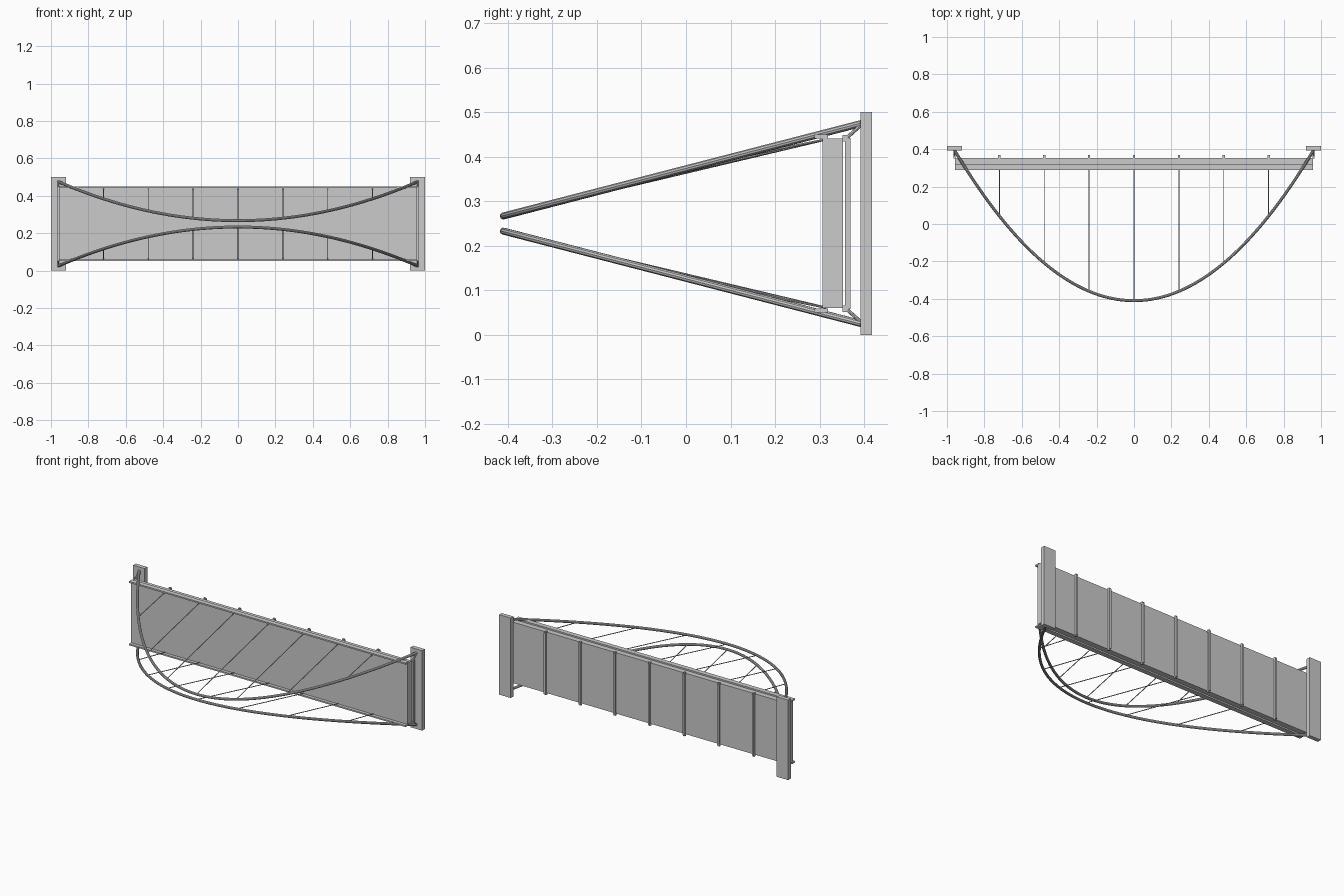
import bpy
from mathutils import Vector

if "Cube" in bpy.data.objects:
    bpy.data.objects.remove(bpy.data.objects["Cube"])

MID = 0.25                       # mirror height between the two arches
HALF = 0.96                      # arch half span
STATIONS = [i * 0.24 for i in range(-4, 5)]


def box(name, x, y, z):
    bpy.ops.mesh.primitive_cube_add(size=1)
    o = bpy.context.object
    o.name = name
    o.location = [(a + b) / 2 for a, b in (x, y, z)]
    o.scale = [b - a for a, b in (x, y, z)]
    bpy.ops.object.transform_apply(location=True, rotation=False, scale=True)
    return o


def rod(name, a, b, r, sides=8):
    a, b = Vector(a), Vector(b)
    d = b - a
    bpy.ops.mesh.primitive_cylinder_add(vertices=sides, radius=r, depth=d.length,
                                        location=(a + b) / 2)
    o = bpy.context.object
    o.name = name
    o.rotation_euler = d.to_track_quat('Z', 'Y').to_euler()
    bpy.ops.object.shade_smooth_by_angle()
    return o


def arch_point(x, side):
    # inclined parabola: the arches lean together at the crown
    t = (x / HALF) ** 2
    return Vector((x, -0.41 + 0.805 * t, MID + side * (0.017 + 0.208 * t)))


def arch(name, side):
    cu = bpy.data.curves.new(name, 'CURVE')
    cu.dimensions = '3D'
    cu.bevel_depth = 0.008
    cu.bevel_resolution = 3
    cu.use_fill_caps = True
    sp = cu.splines.new('POLY')
    n = 64
    sp.points.add(n)
    for i in range(n + 1):
        sp.points[i].co = (*arch_point(-HALF + 2 * HALF * i / n, side), 1)
    o = bpy.data.objects.new(name, cu)
    bpy.context.collection.objects.link(o)
    bpy.ops.object.select_all(action='DESELECT')
    o.select_set(True)
    bpy.context.view_layer.objects.active = o
    bpy.ops.object.convert(target='MESH')
    bpy.ops.object.shade_smooth_by_angle()


# deck slab
box("deck", (-0.957, 0.957), (0.307, 0.352), (0.06, 0.441))

# cross ribs under the deck
for x in STATIONS:
    box("cross_rib", (x - 0.006, x + 0.006), (0.357, 0.369), (0.058, 0.442))

for side in (1, -1):
    label = "upper" if side > 0 else "lower"
    z = lambda h: MID + side * h

    def zr(a, b):
        return tuple(sorted((z(a), z(b))))

    # inclined arch tube and deck edge flange
    arch(label + "_arch", side)
    box(label + "_edge_flange", (-0.957, 0.957), (0.289, 0.319), zr(0.191, 0.2))

    # rib end brackets
    for x in STATIONS:
        box(label + "_rib_bracket", (x - 0.006, x + 0.006), (0.351, 0.363), zr(0.184, 0.199))

    # hangers from arch to deck edge
    for x in STATIONS[1:-1]:
        rod(label + "_hanger", arch_point(x, side), (x, 0.315, z(0.189)), 0.0025)

    # struts tying the arch feet to the end ribs
    for x in (-HALF, HALF):
        rod(label + "_foot_strut", (x, 0.358, z(0.19)), (x, 0.394, z(0.222)), 0.004)

# abutment blocks
for s in (1, -1):
    box("abutment", tuple(sorted((s * 0.92, s * 1.0))), (0.392, 0.418), (0.0, 0.5))
